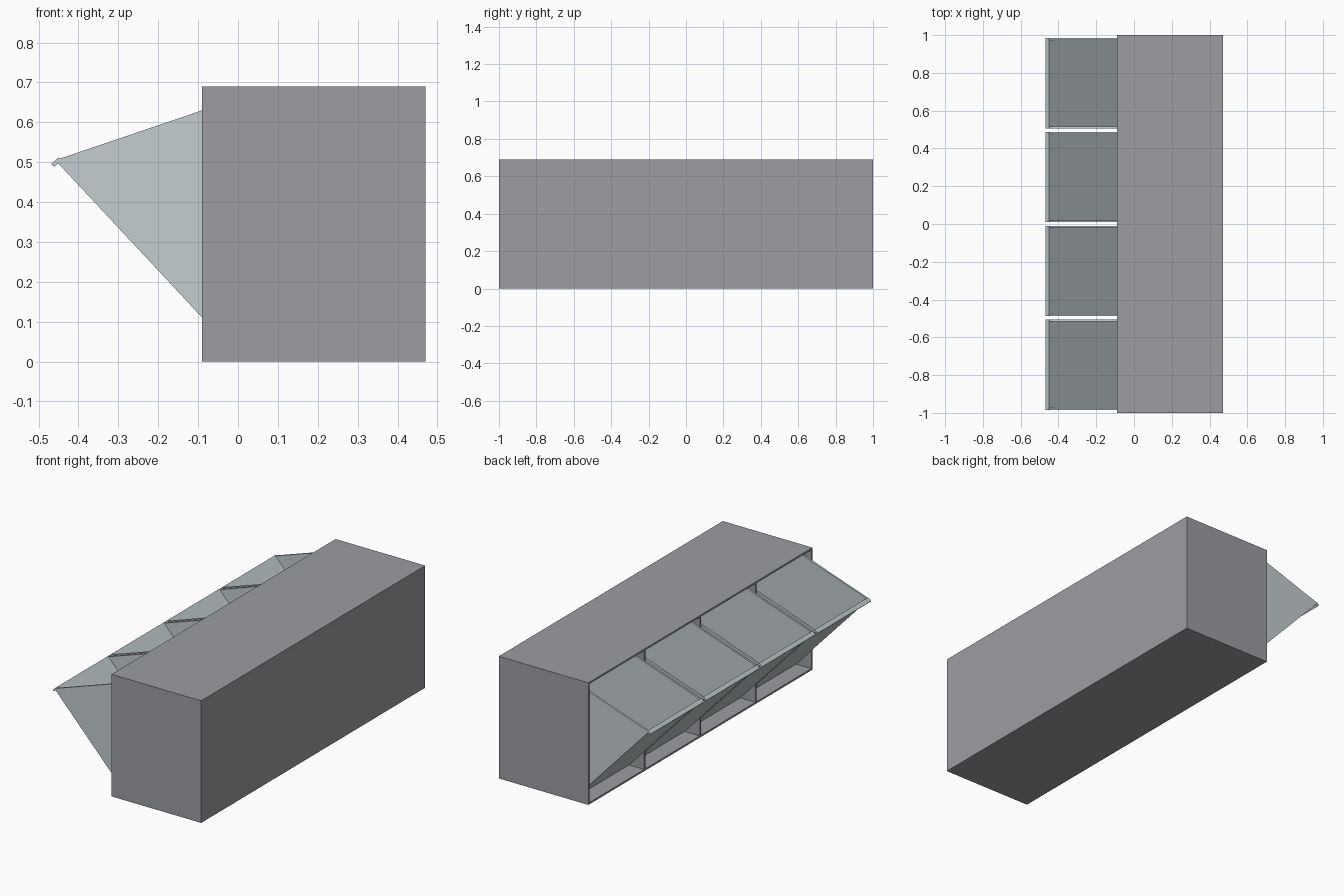
import bpy, bmesh
from mathutils import Vector

cube = bpy.data.objects.get("Cube")
if cube:
    bpy.data.objects.remove(cube, do_unlink=True)


def material(name, rgb):
    m = bpy.data.materials.new(name)
    m.use_nodes = True
    m.diffuse_color = (*rgb, 1)
    m.node_tree.nodes["Principled BSDF"].inputs["Base Color"].default_value = (*rgb, 1)
    return m


grey = material("cabinet grey", (0.33, 0.34, 0.36))
pale = material("pale blue grey", (0.55, 0.61, 0.63))


def prism(name, profile, y0, y1, mat):
    """Extrude an xz profile from y0 to y1."""
    bm = bmesh.new()
    face = bm.faces.new([bm.verts.new((p[0], y0, p[1])) for p in profile])
    ext = bmesh.ops.extrude_face_region(bm, geom=[face])["geom"]
    bmesh.ops.translate(bm, vec=(0, y1 - y0, 0),
                        verts=[v for v in ext if isinstance(v, bmesh.types.BMVert)])
    bmesh.ops.recalc_face_normals(bm, faces=bm.faces)
    mesh = bpy.data.meshes.new(name)
    bm.to_mesh(mesh)
    bm.free()
    mesh.materials.append(mat)
    ob = bpy.data.objects.new(name, mesh)
    bpy.context.collection.objects.link(ob)
    return ob


def rect(x0, x1, z0, z1):
    return [(x0, z0), (x1, z0), (x1, z1), (x0, z1)]


T = 0.01                        # board thickness
X0, X1, H = -0.09, 0.47, 0.69   # cabinet cross-section

# Cabinet shell, open on the bin side
prism("cabinet_bottom", rect(X0, X1, 0, T), -1, 1, grey)
prism("cabinet_top", rect(X0, X1, H - T, H), -1, 1, grey)
prism("cabinet_back", rect(X1 - T, X1, T, H - T), -1, 1, grey)
for label, y in (("front", -1), ("rear", 1 - T)):
    prism("cabinet_end_" + label, rect(X0, X1 - T, T, H - T), y, y + T, grey)

# Dividers between the compartments
PITCH = 0.497
for i in (-1, 0, 1):
    prism(f"divider_{i + 2}", rect(X0, X1 - T, T, H - T),
          i * PITCH - T / 2, i * PITCH + T / 2, grey)

# Tilted bin cross-section: front top, front bottom, back bottom, back top
down = Vector((0.682, -0.731))
inward = Vector((0.731, 0.682))
front_top = Vector((-0.458, 0.505))
front_low = front_top + down * 0.67
back_low = front_low + inward * 0.49
back_top = back_low - down * 0.449


def board(a, b, normal):
    return [a, b, b + normal * T, a + normal * T]


for i in range(4):
    yc = (i - 1.5) * PITCH
    y0, y1 = yc - 0.239, yc + 0.239
    n = i + 1
    prism(f"bin_{n}_front_panel", board(front_top, front_low, inward), y0, y1, pale)
    prism(f"bin_{n}_floor", board(front_low, back_low, -down), y0, y1, pale)
    prism(f"bin_{n}_back", board(back_low, back_top, -inward), y0, y1, pale)
    for side, ya in (("front", y0), ("rear", y1 - T)):
        prism(f"bin_{n}_side_{side}",
              [front_top, front_low, back_low, back_top], ya, ya + T, pale)
    # Pull lip along the top of the front panel
    lip = board(front_top, front_top - inward * 0.014, down)
    prism(f"bin_{n}_lip", lip, y0, y1, pale)
